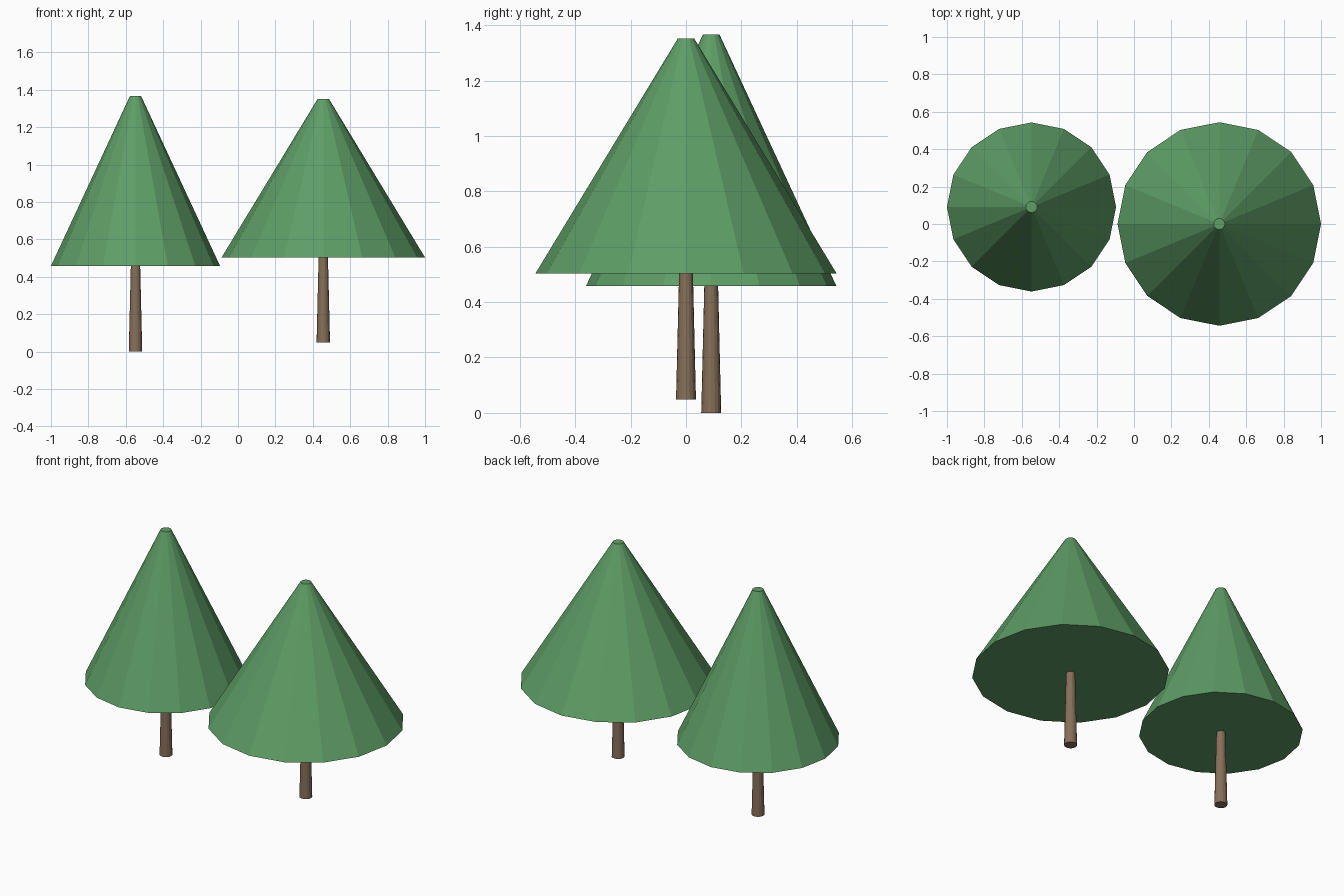
import bpy

if "Cube" in bpy.data.objects:
    bpy.data.objects.remove(bpy.data.objects["Cube"])


def material(name, rgb):
    m = bpy.data.materials.new(name)
    m.diffuse_color = (*rgb, 1.0)
    m.use_nodes = True
    m.node_tree.nodes["Principled BSDF"].inputs["Base Color"].default_value = m.diffuse_color
    return m


leaf_green = material("leaf green", (0.112, 0.342, 0.133))
bark_brown = material("bark brown", (0.242, 0.160, 0.100))


def tapered(name, x, y, z0, z1, r0, r1, mat):
    """Flat-faced 16-sided capped frustum from z0 to z1."""
    bpy.ops.mesh.primitive_cone_add(
        vertices=16, radius1=r0, radius2=r1, depth=z1 - z0,
        location=(x, y, (z0 + z1) / 2))
    ob = bpy.context.object
    ob.name = name
    ob.data.materials.append(mat)
    return ob


def tree(side, x, y, ground, base, top, radius):
    # Trunk narrows towards the foliage
    tapered(side + "_trunk", x, y, ground, base, 0.036, 0.025, bark_brown)
    # Foliage is a cone with a small flat tip
    tapered(side + "_foliage", x, y, base, top, radius, 0.03, leaf_green)


tree("left", -0.548, 0.091, 0.0, 0.458, 1.366, 0.452)
tree("right", 0.456, 0.0, 0.048, 0.503, 1.351, 0.544)
